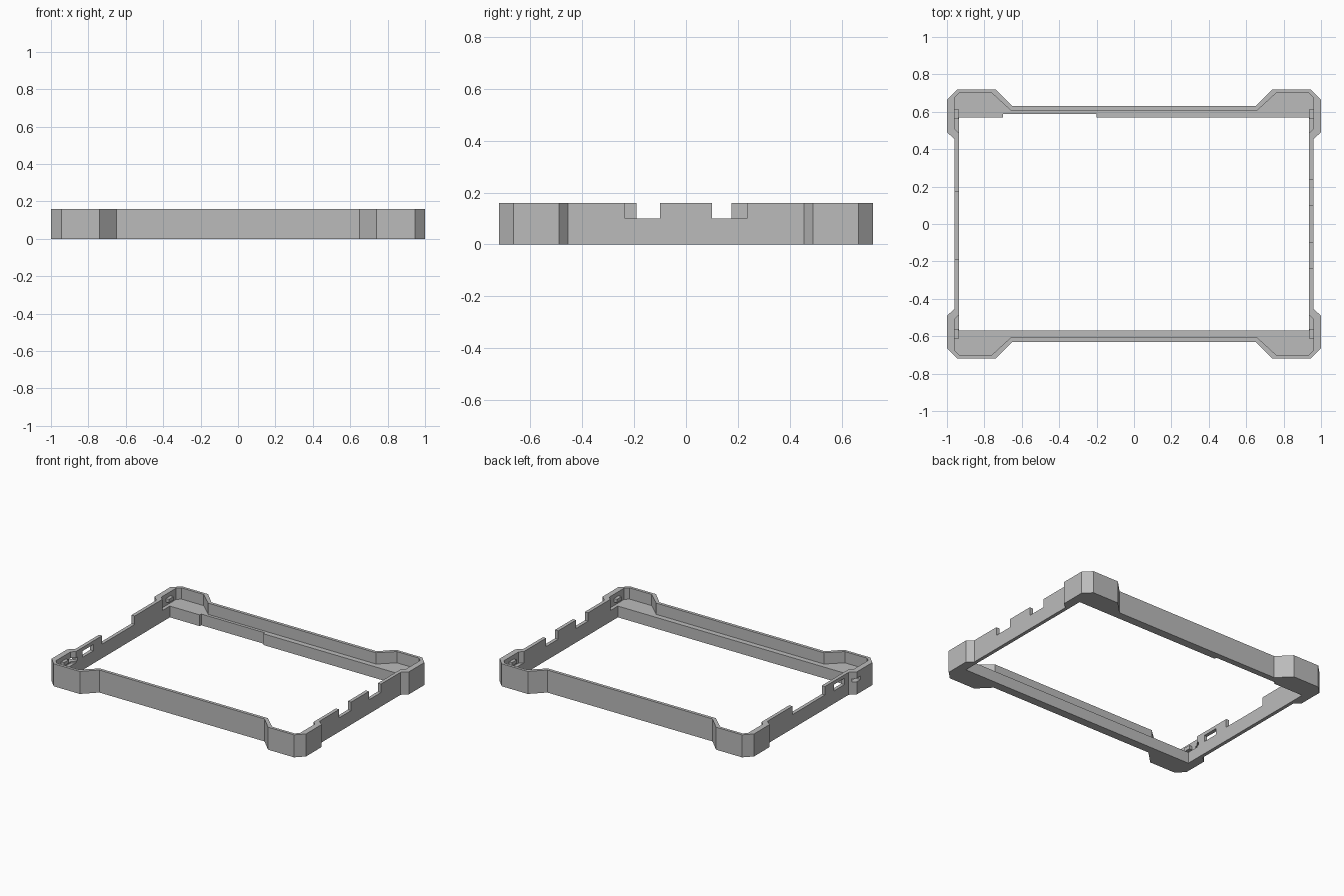
import bpy, bmesh

if "Cube" in bpy.data.objects:
    bpy.data.objects.remove(bpy.data.objects["Cube"])

H = 0.16          # frame height
LEDGE = 0.08      # height of the inner ledge

grey = bpy.data.materials.new("grey plastic")
grey.diffuse_color = (0.5, 0.5, 0.5, 1)
grey.use_nodes = True
grey.node_tree.nodes["Principled BSDF"].inputs["Base Color"].default_value = grey.diffuse_color


def ring(quarter):
    """Mirror a quarter outline into a closed counter-clockwise loop."""
    q = quarter[::-1]
    return (q + [(-x, y) for x, y in quarter]
            + [(-x, -y) for x, y in q] + [(x, -y) for x, y in quarter])


def prism(name, pts, z0, z1):
    bm = bmesh.new()
    face = bm.faces.new([bm.verts.new((x, y, z0)) for x, y in pts])
    top = bmesh.ops.extrude_face_region(bm, geom=[face])["geom"]
    bmesh.ops.translate(bm, vec=(0, 0, z1 - z0),
                        verts=[v for v in top if isinstance(v, bmesh.types.BMVert)])
    bmesh.ops.recalc_face_normals(bm, faces=bm.faces[:])
    mesh = bpy.data.meshes.new(name)
    bm.to_mesh(mesh)
    bm.free()
    mesh.materials.append(grey)
    ob = bpy.data.objects.new(name, mesh)
    bpy.context.collection.objects.link(ob)
    return ob


def box(name, x0, x1, y0, y1, z0, z1):
    return prism(name, [(x0, y0), (x1, y0), (x1, y1), (x0, y1)], z0, z1)


def cut(target, cutter):
    mod = target.modifiers.new("cut", "BOOLEAN")
    mod.operation, mod.solver, mod.object = "DIFFERENCE", "EXACT", cutter
    bpy.context.view_layer.objects.active = target
    bpy.ops.object.modifier_apply(modifier=mod.name)
    bpy.data.objects.remove(cutter)


# Outer frame with flared, chamfered corners
frame = prism("frame", ring([(0.65, 0.63), (0.74, 0.72), (0.945, 0.72),
                             (1, 0.665), (1, 0.49), (0.96, 0.455)]), 0, H)

# Central opening and the recess above the ledge
cut(frame, box("opening", -0.935, 0.935, -0.57, 0.57, -0.1, 0.3))
cut(frame, prism("recess", ring([(0.66, 0.608), (0.76, 0.70), (0.935, 0.70), (0.96, 0.675),
                                 (0.96, 0.51), (0.935, 0.485)]), LEDGE, 0.3))

# Shallow relief in the back ledge
cut(frame, box("back_relief", -0.70, -0.20, 0.5, 0.587, -0.1, 0.3))

# Notches in the side walls: two on the right, one wide on the left
for x0, x1, y0, y1 in ((0.9, 1.1, -0.235, -0.10), (0.9, 1.1, 0.10, 0.235),
                       (-1.1, -0.9, -0.19, 0.175)):
    cut(frame, box("notch", x0, x1, y0, y1, 0.10, 0.3))

# Port window and slot near the front of the left wall
cut(frame, box("port_window", -1.1, -0.9, -0.41, -0.29, 0.09, 0.135))
cut(frame, box("port_slot", -1.1, -0.9, -0.53, -0.47, 0.09, 0.115))

# Small retaining clips inside each corner
for sx in (-1, 1):
    for sy in (-1, 1):
        xs = sorted((sx * 0.937, sx * 0.965))
        ys = sorted((sy * 0.562, sy * 0.615))
        box("corner_clip", *xs, *ys, 0.105, 0.13)
